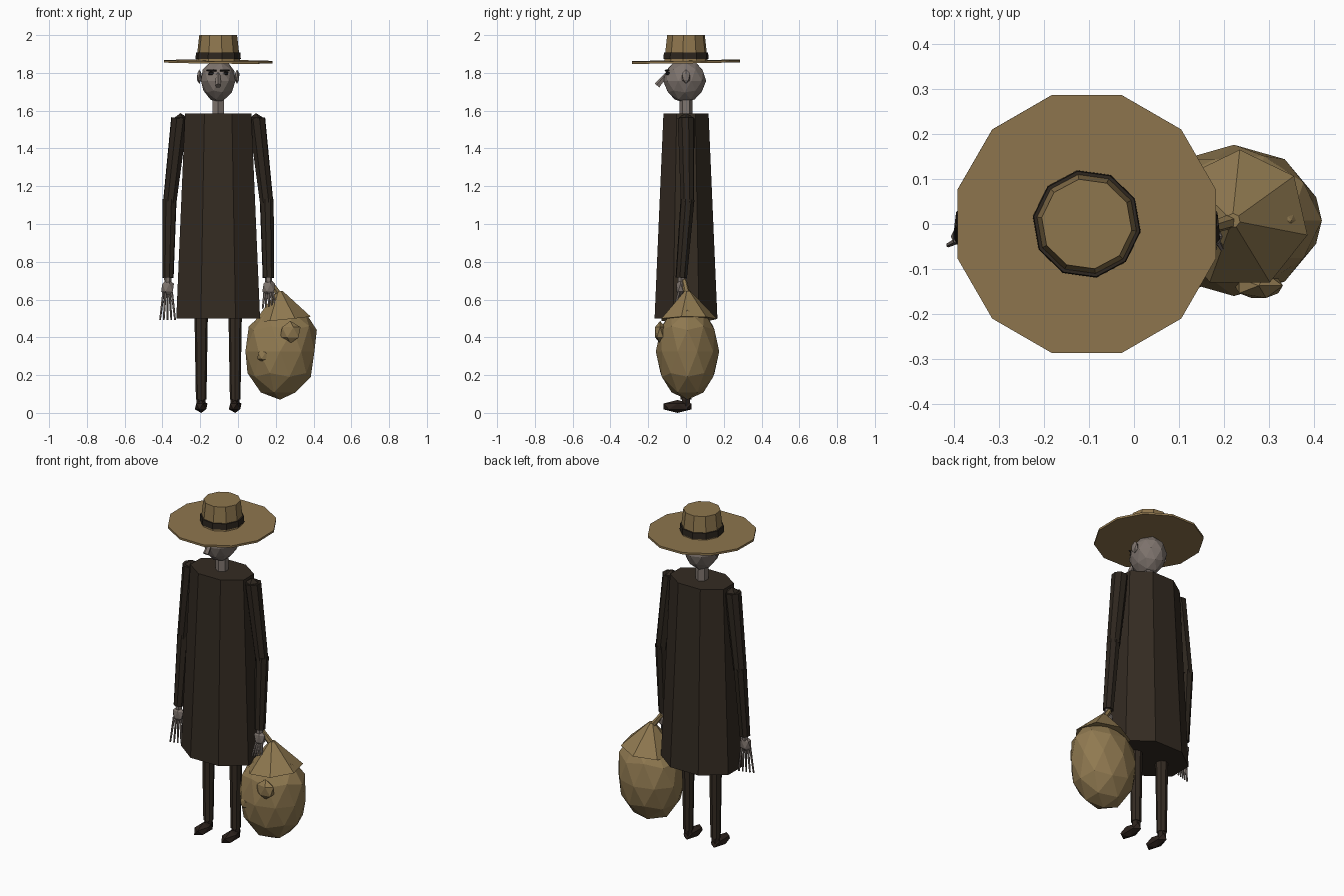
import bpy, math
from mathutils import Vector, Matrix

if "Cube" in bpy.data.objects:
    bpy.data.objects.remove(bpy.data.objects["Cube"])

CX = -0.105  # centre line of the figure


def material(name, r, g, b):
    m = bpy.data.materials.new(name)
    m.use_nodes = True
    m.diffuse_color = (r, g, b, 1)
    m.node_tree.nodes["Principled BSDF"].inputs["Base Color"].default_value = (r, g, b, 1)
    return m


coat_mat = material("coat brown", 0.034, 0.024, 0.016)
sleeve_mat = material("sleeve brown", 0.026, 0.019, 0.013)
shoe_mat = material("shoe brown", 0.025, 0.016, 0.012)
straw = material("straw", 0.27, 0.18, 0.075)
sack_mat = material("sackcloth", 0.275, 0.19, 0.08)
skin = material("grey skin", 0.21, 0.175, 0.155)
eye_mat = material("dark eye", 0.015, 0.012, 0.011)


def finish(name, mat):
    o = bpy.context.object
    o.name = name
    o.data.name = name
    o.data.materials.append(mat)
    return o


def limb(name, p0, p1, r0, r1, mat, sides=6, turn=0.0):
    """Tapered prism from p0 (radius r0) to p1 (radius r1)."""
    p0, p1 = Vector(p0), Vector(p1)
    d = p1 - p0
    bpy.ops.mesh.primitive_cone_add(vertices=sides, radius1=r0, radius2=r1, depth=d.length)
    o = finish(name, mat)
    aim = Vector((0, 0, 1)).rotation_difference(d).to_matrix().to_4x4()
    o.data.transform(Matrix.Translation((p0 + p1) / 2) @ aim @ Matrix.Rotation(turn, 4, "Z"))
    return o


def ball(name, loc, size, mat, detail=1):
    bpy.ops.mesh.primitive_ico_sphere_add(subdivisions=detail, radius=1)
    o = finish(name, mat)
    o.data.transform(Matrix.Diagonal((*size, 1)))
    o.location = loc
    return o


# Coat: octagonal, flattened front to back
coat = limb("coat", (0, 0, 0.5), (0, 0, 1.585), 0.24, 0.19, coat_mat, 8, math.pi / 8)
for v in coat.data.vertices:
    v.co.y *= 0.75 if v.co.z < 1 else 0.68
coat.location.x = CX

# Neck and head with a narrowing jaw
limb("neck", (CX, 0, 1.57), (CX, 0, 1.68), 0.036, 0.034, skin, 6)
head = ball("head", (CX, -0.007, 1.758), (0.096, 0.114, 0.116), skin, 2)
for v in head.data.vertices:
    if v.co.z < 0:
        v.co.x *= 1 + 1.8 * v.co.z
        v.co.y *= 1 + 0.8 * v.co.z
limb("nose", (CX, -0.1, 1.795), (CX, -0.152, 1.732), 0.011, 0.017, skin, 5)

# Hat: slightly tipped brim, crown and band
brim = limb("hat_brim", (0, 0, -0.006), (0, 0, 0.006), 0.297, 0.297, straw, 12, math.pi / 12)
brim.location = (CX, 0, 1.859)
brim.rotation_euler = (math.radians(0.8), math.radians(0.5), 0)
turn = math.radians(10)
limb("hat_crown", (CX, 0, 1.86), (CX, 0, 2.0), 0.117, 0.101, straw, 10, turn)
limb("hat_band", (CX, 0, 1.873), (CX, 0, 1.908), 0.121, 0.119, sleeve_mat, 10, turn)

# Paired parts
for side, s in (("right", -1), ("left", 1)):
    def at(x, y, z):
        return (CX + s * x, y, z)

    ball(side + "_ear", at(0.1, 0, 1.78), (0.014, 0.026, 0.038), skin)
    ball(side + "_eye", at(0.034, -0.094, 1.797), (0.023, 0.014, 0.013), eye_mat)
    limb(side + "_eyebrow", at(0.01, -0.108, 1.812), at(0.06, -0.092, 1.814),
         0.006, 0.005, eye_mat, 4)

    # Legs and shoes
    limb(side + "_leg", at(0.09, 0, 0.55), at(0.09, 0, 0.07), 0.036, 0.028, coat_mat, 8)
    ball(side + "_shoe", at(0.09, -0.045, 0.034), (0.037, 0.088, 0.034), shoe_mat)
    limb(side + "_ankle", at(0.09, 0, 0.08), at(0.09, 0, 0.035), 0.024, 0.024, shoe_mat, 6)

    # Arms
    ball(side + "_shoulder", at(0.2, 0, 1.545), (0.042, 0.045, 0.042), sleeve_mat)
    limb(side + "_upper_arm", at(0.205, 0, 1.56), at(0.257, 0.008, 1.11),
         0.046, 0.037, sleeve_mat, 8)
    limb(side + "_forearm", at(0.257, 0.008, 1.13), at(0.266, -0.025, 0.715),
         0.038, 0.031, sleeve_mat, 8)

    # Hands: the left one curls around the sack's tie
    limb(side + "_wrist", at(0.266, -0.025, 0.73), at(0.267, -0.026, 0.68), 0.02, 0.018, skin)
    ball(side + "_palm", at(0.268, -0.028, 0.663), (0.038, 0.026, 0.047), skin)
    for i in range(5):
        k = i - 2
        root = at(0.268 + 0.011 * k, -0.03 - 0.004 * k, 0.64)
        if s < 0:
            tip = at(0.268 + 0.02 * k, -0.035 - 0.006 * k, 0.492)
        else:
            tip = at(0.268 + 0.016 * k, -0.055, 0.565 + 0.006 * k)
        limb(f"{side}_finger_{i + 1}", root, tip, 0.007, 0.005, skin, 5)

# Sack: faceted body, fuller towards the top, gathered into a tied neck
sack = ball("sack", (0.222, 0.008, 0.325), (0.192, 0.168, 0.255), sack_mat, 2)
for v in sack.data.vertices:
    if v.co.z > 0.05:
        v.co.x += 0.08 * v.co.z
        v.co.x *= 1.08
limb("sack_neck", (0.235, 0.01, 0.495), (0.22, 0.008, 0.645), 0.155, 0.016, sack_mat, 7)
limb("sack_tie", (0.222, 0.008, 0.62), (0.165, -0.01, 0.7), 0.017, 0.014, sack_mat, 6)

# Lumps on the front of the sack
ball("large_lump", (0.277, -0.137, 0.427), (0.06, 0.032, 0.06), sack_mat)
ball("small_lump", (0.135, -0.12, 0.303), (0.037, 0.025, 0.037), sack_mat)
